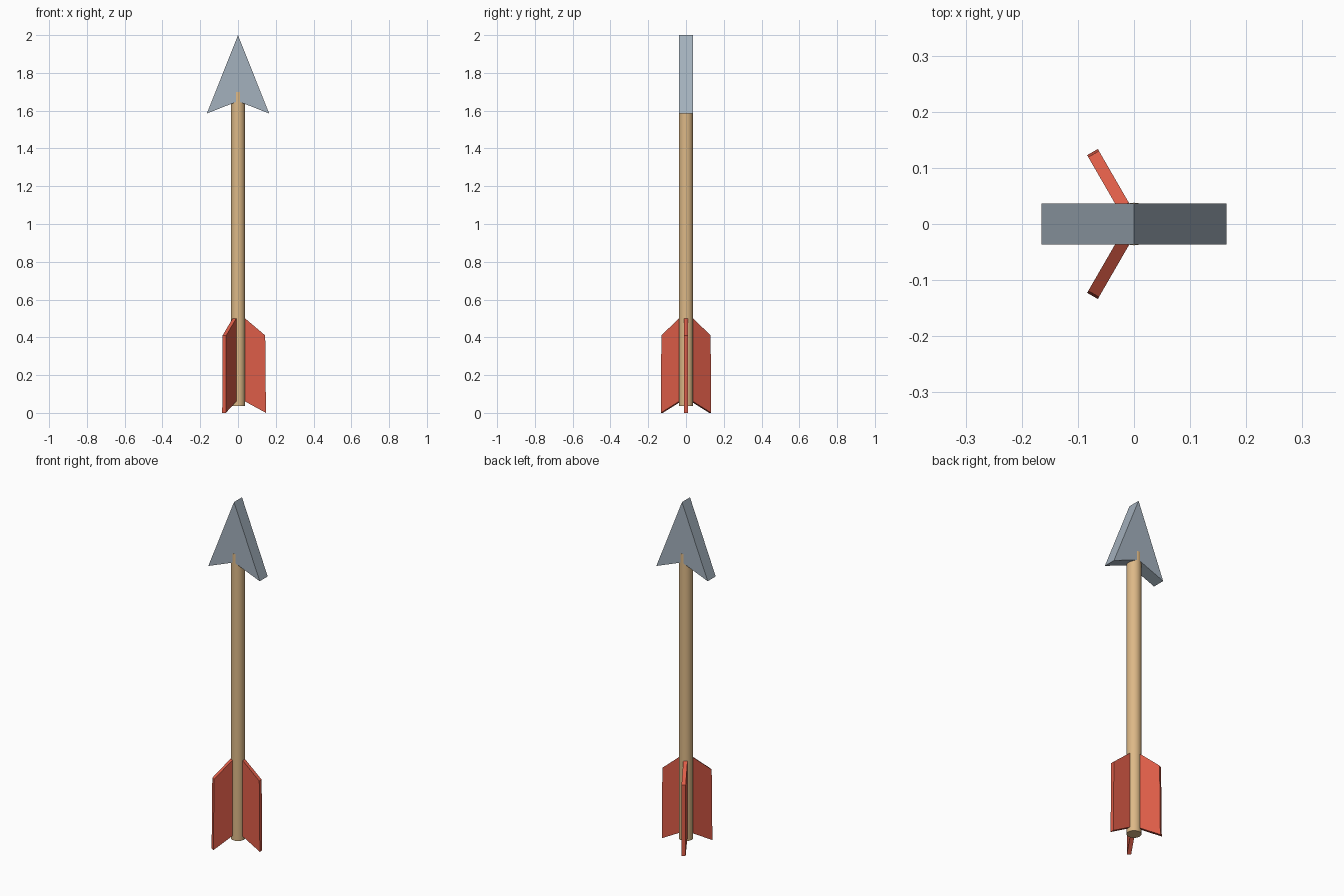
import bpy, bmesh, math
from mathutils import Matrix

if "Cube" in bpy.data.objects:
    bpy.data.objects.remove(bpy.data.objects["Cube"])


def material(name, rgb):
    m = bpy.data.materials.new(name)
    m.diffuse_color = (*rgb, 1.0)
    m.use_nodes = True
    m.node_tree.nodes["Principled BSDF"].inputs["Base Color"].default_value = m.diffuse_color
    return m


wood = material("tan wood", (0.72, 0.48, 0.24))
steel = material("grey steel", (0.37, 0.44, 0.51))
red = material("red feather", (0.73, 0.11, 0.065))


def plate(name, profile, thickness, mat, angle=0.0):
    """Extrude an (x, z) outline along y, centred, then turn it about z."""
    bm = bmesh.new()
    face = bm.faces.new([bm.verts.new((x, -thickness / 2, z)) for x, z in profile])
    ext = bmesh.ops.extrude_face_region(bm, geom=[face])
    verts = [v for v in ext["geom"] if isinstance(v, bmesh.types.BMVert)]
    bmesh.ops.translate(bm, verts=verts, vec=(0, thickness, 0))
    bmesh.ops.recalc_face_normals(bm, faces=bm.faces)
    bm.transform(Matrix.Rotation(angle, 4, 'Z'))
    mesh = bpy.data.meshes.new(name)
    bm.to_mesh(mesh)
    bm.free()
    mesh.materials.append(mat)
    ob = bpy.data.objects.new(name, mesh)
    bpy.context.collection.objects.link(ob)
    return ob


# Round shaft, running a little way into the head
z0, z1 = 0.037, 1.70
bpy.ops.mesh.primitive_cylinder_add(vertices=32, radius=0.038, depth=z1 - z0,
                                    location=(0, 0, (z0 + z1) / 2))
shaft = bpy.context.object
shaft.name = "shaft"
shaft.data.materials.append(wood)
bpy.ops.object.shade_smooth_by_angle(angle=math.radians(40))

# Flat barbed head
plate("arrow_head", [(0, 2.0), (-0.165, 1.585), (0, 1.65), (0.165, 1.585)],
      0.073, steel)

# Three fins spaced evenly round the shaft
fin = [(0.02, 0.50), (0.038, 0.50), (0.144, 0.41), (0.148, 0.0),
       (0.038, 0.06), (0.02, 0.07)]
for i in range(3):
    plate(f"fin_{i + 1}", fin, 0.022, red, math.radians(120 * i))
